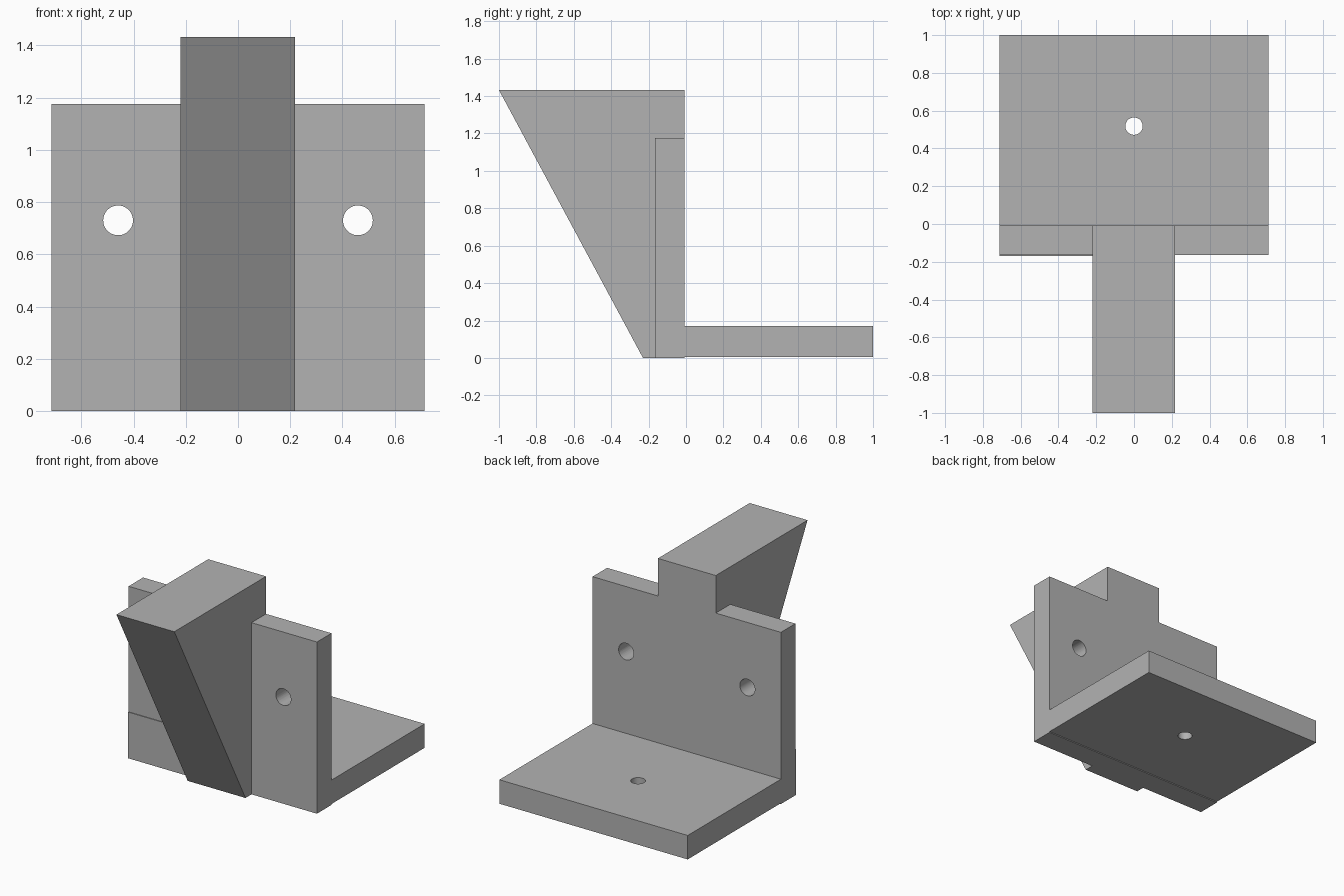
import bpy
import bmesh
from math import radians
from mathutils import Matrix, Vector

cube = bpy.data.objects.get("Cube")
if cube:
    bpy.data.objects.remove(cube, do_unlink=True)

grey = bpy.data.materials.new("plain grey")
grey.use_nodes = True
colour = (0.45, 0.45, 0.45, 1)
grey.diffuse_color = colour
grey.node_tree.nodes["Principled BSDF"].inputs["Base Color"].default_value = colour


def extrude_side(name, profile, x0, x1):
    """Sweep a (y, z) side profile from x0 to x1."""
    bm = bmesh.new()
    face = bm.faces.new([bm.verts.new((x0, y, z)) for y, z in profile])
    result = bmesh.ops.extrude_face_region(bm, geom=[face])
    moved = [v for v in result["geom"] if isinstance(v, bmesh.types.BMVert)]
    bmesh.ops.translate(bm, verts=moved, vec=(x1 - x0, 0, 0))
    bmesh.ops.recalc_face_normals(bm, faces=bm.faces)
    mesh = bpy.data.meshes.new(name)
    bm.to_mesh(mesh)
    bm.free()
    obj = bpy.data.objects.new(name, mesh)
    bpy.context.collection.objects.link(obj)
    mesh.materials.append(grey)
    return obj


def box(name, x0, x1, y0, y1, z0, z1):
    return extrude_side(name, [(y0, z0), (y1, z0), (y1, z1), (y0, z1)], x0, x1)


def drill(obj, centre, radius, along_y):
    """Cut a round hole right through a plate."""
    turn = Matrix.Rotation(radians(90), 4, "X") if along_y else Matrix()
    bpy.ops.mesh.primitive_cylinder_add(vertices=48, radius=radius, depth=0.6)
    cutter = bpy.context.object
    cutter.name = "hole_cutter"
    cutter.hide_render = True
    cutter.matrix_world = Matrix.Translation(Vector(centre)) @ turn
    cutter.data.materials.append(grey)
    mod = obj.modifiers.new("hole", "BOOLEAN")
    mod.operation = "DIFFERENCE"
    mod.solver = "EXACT"
    mod.object = cutter
    bpy.ops.object.select_all(action="DESELECT")
    obj.select_set(True)
    bpy.context.view_layer.objects.active = obj
    bpy.ops.object.modifier_apply(modifier=mod.name)
    bpy.data.objects.remove(cutter, do_unlink=True)
    bpy.ops.object.shade_smooth_by_angle(angle=radians(30))


HALF = 0.713
BACK = -0.008

# Upright wall with a screw hole on each side
wall = box("upright_wall", -HALF, HALF, -0.165, BACK, 0, 1.175)
for side in (-1, 1):
    drill(wall, (side * 0.459, -0.08, 0.73), 0.057, True)

# Horizontal base plate with one central hole
base = box("base_plate", -HALF, HALF, BACK, 1.0, 0.006, 0.17)
drill(base, (0, 0.518, 0.09), 0.046, False)

# Sloping central support
extrude_side("sloped_support",
             [(-1.0, 1.432), (BACK, 1.432), (BACK, 0), (-0.23, 0)], -0.22, 0.218)

# Thin raised pad low on the right of the wall
box("lower_pad", -HALF, -0.22, -0.17, -0.165, 0, 0.316)
